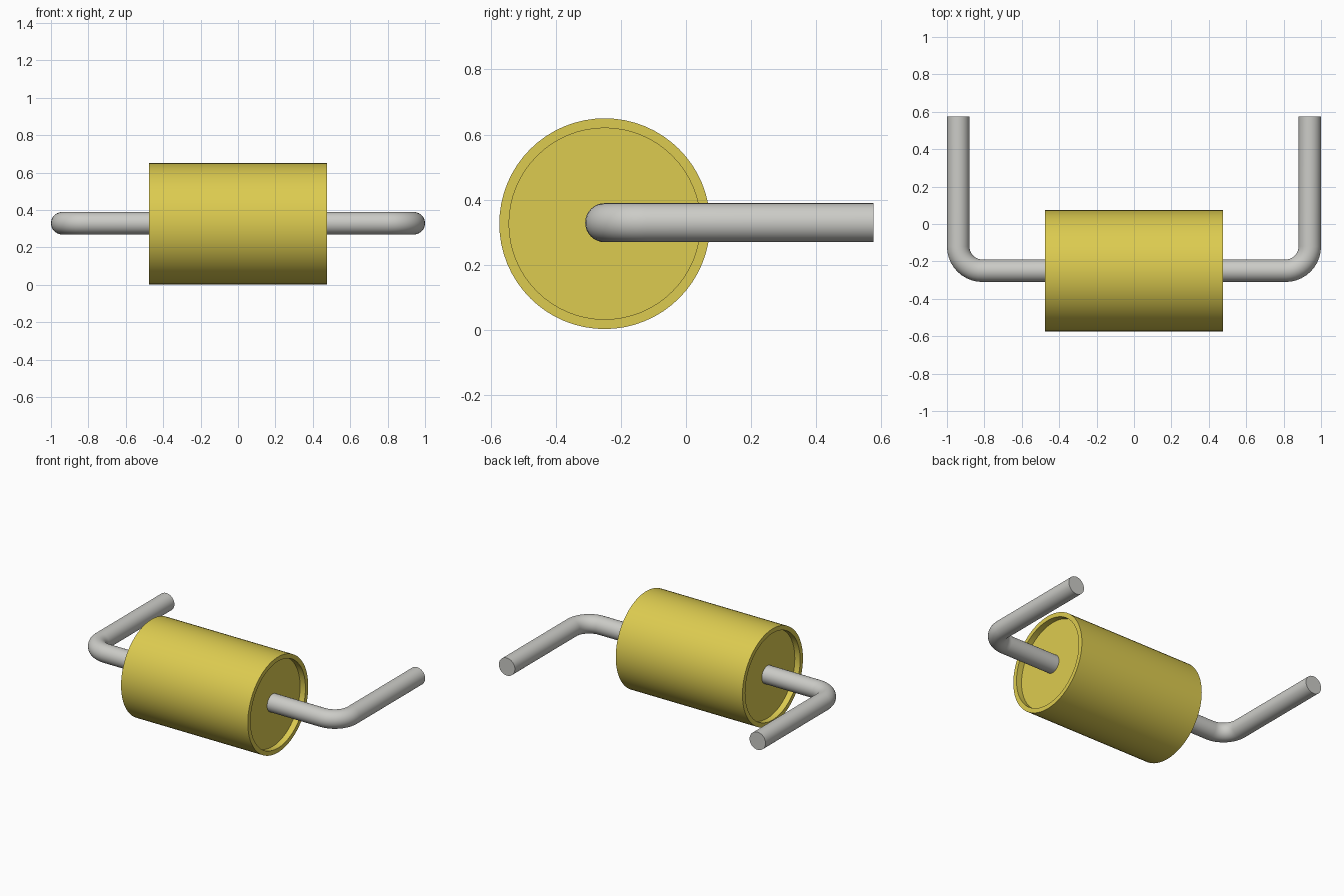
import bpy, bmesh
from math import sin, cos, pi

if "Cube" in bpy.data.objects:
    bpy.data.objects.remove(bpy.data.objects["Cube"])

CY, CZ = -0.25, 0.326       # axis of the body


def smooth(obj):
    bpy.ops.object.select_all(action='DESELECT')
    obj.select_set(True)
    bpy.context.view_layer.objects.active = obj
    bpy.ops.object.shade_smooth_by_angle(angle=0.6)


def material(name, rgb):
    mat = bpy.data.materials.new(name)
    mat.diffuse_color = (*rgb, 1)
    mat.use_nodes = True
    mat.node_tree.nodes["Principled BSDF"].inputs["Base Color"].default_value = mat.diffuse_color
    return mat


def make_object(name, rings, mat):
    """Skin a list of equal-sized point rings and cap both ends."""
    bm = bmesh.new()
    loops = [[bm.verts.new(p) for p in ring] for ring in rings]
    n = len(loops[0])
    for a, b in zip(loops, loops[1:]):
        for i in range(n):
            j = (i + 1) % n
            bm.faces.new((a[i], a[j], b[j], b[i]))
    bm.faces.new(loops[0])
    bm.faces.new(loops[-1])
    bmesh.ops.recalc_face_normals(bm, faces=bm.faces)
    mesh = bpy.data.meshes.new(name)
    bm.to_mesh(mesh)
    bm.free()
    mesh.materials.append(mat)
    obj = bpy.data.objects.new(name, mesh)
    bpy.context.collection.objects.link(obj)
    smooth(obj)
    return obj


yellow = material("yellow_casing", (0.72, 0.60, 0.08))
metal = material("lead_metal", (0.60, 0.60, 0.57))

# Cylindrical body with a shallow recess in each end: (x, radius)
profile = [(-0.435, 0.294), (-0.475, 0.294), (-0.475, 0.324),
           (0.475, 0.324), (0.475, 0.294), (0.435, 0.294)]
SIDES = 64
make_object("body", [[(x, CY + r * cos(2 * pi * i / SIDES), CZ + r * sin(2 * pi * i / SIDES))
                      for i in range(SIDES)] for x, r in profile], yellow)

# Bent wire leads: straight out of the body, rounded corner, straight back
WIRE, BEND, SEG = 0.06, 0.13, 10
LEAD_X, LEAD_END, WZ = 0.94, 0.576, 0.329
path = [(0.43, CY, 0)]
for k in range(SEG + 1):
    a = pi / 2 * k / SEG
    path.append((LEAD_X - BEND + BEND * sin(a), CY + BEND - BEND * cos(a), a))
path.append((LEAD_X, LEAD_END, pi / 2))

for name, side in (("right_lead", 1), ("left_lead", -1)):
    rings = []
    for x, y, a in path:
        ring = []
        for i in range(32):
            t = 2 * pi * i / 32
            u = WIRE * cos(t)
            ring.append((side * (x - u * sin(a)), y + u * cos(a), WZ + WIRE * sin(t)))
        rings.append(ring)
    make_object(name, rings, metal)
